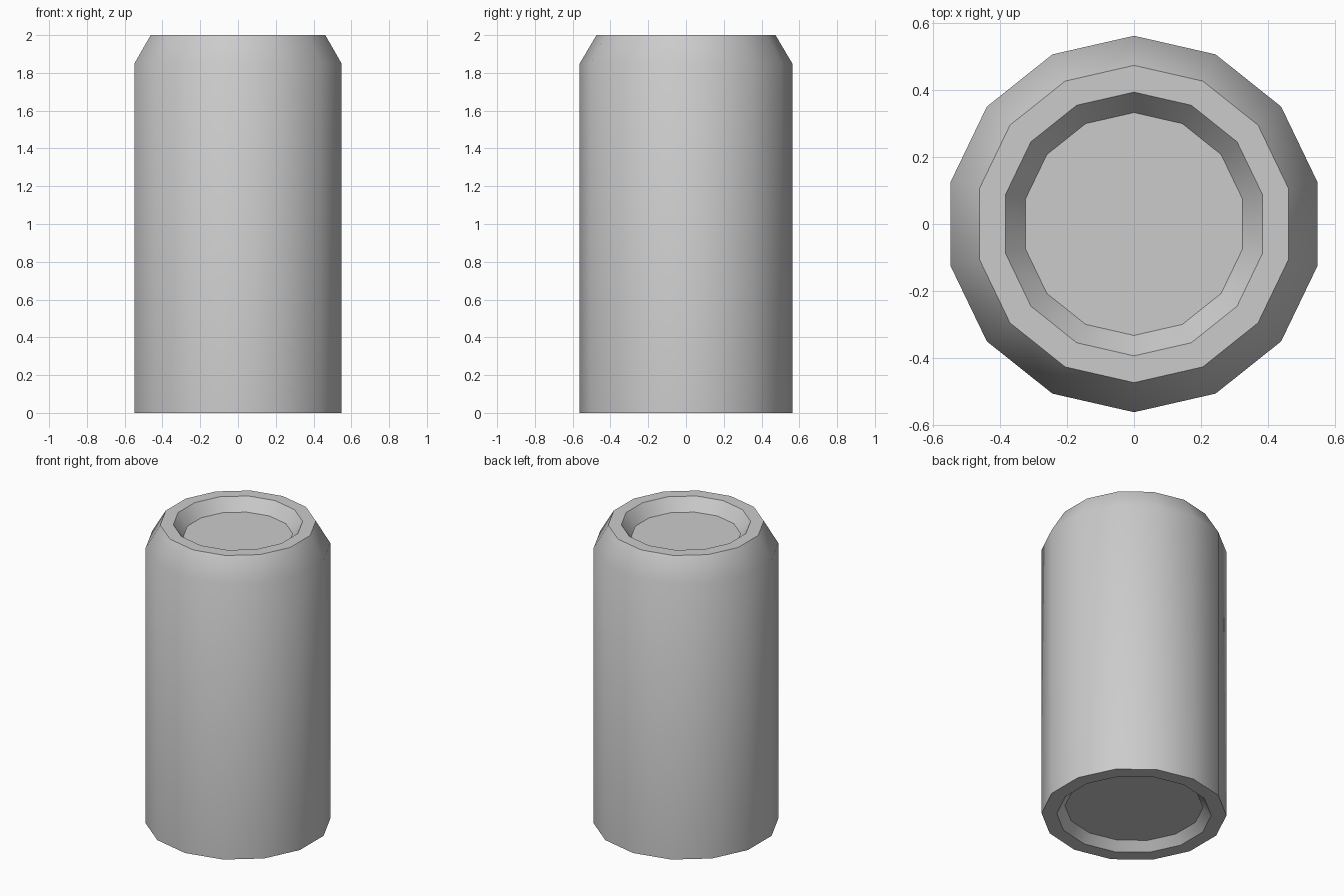
import bpy, bmesh, math

if "Cube" in bpy.data.objects:
    bpy.data.objects.remove(bpy.data.objects["Cube"])

SIDES = 14
# (radius, z) from the recessed base, up the wall, over the rim, into the lid
PROFILE = [(0.42, 0.055), (0.47, 0.0), (0.5625, 0.0), (0.5625, 1.85),
           (0.474, 2.0), (0.394, 2.0), (0.333, 1.92)]

bm = bmesh.new()


def ring(radius, z):
    # First corner points toward +y
    angles = [math.pi / 2 + 2 * math.pi * i / SIDES for i in range(SIDES)]
    return [bm.verts.new((radius * math.cos(a), radius * math.sin(a), z)) for a in angles]


rings = [ring(r, z) for r, z in PROFILE]

# Walls between neighbouring rings
for low, high in zip(rings, rings[1:]):
    for i in range(SIDES):
        j = (i + 1) % SIDES
        bm.faces.new((low[i], low[j], high[j], high[i]))

# Recessed base and lid
bm.faces.new(list(reversed(rings[0])))
bm.faces.new(rings[-1])
bmesh.ops.recalc_face_normals(bm, faces=bm.faces[:])

mesh = bpy.data.meshes.new("can_body")
bm.to_mesh(mesh)
bm.free()
can = bpy.data.objects.new("can_body", mesh)
bpy.context.collection.objects.link(can)

# Smooth wall and shoulder, crisp rims
bpy.context.view_layer.objects.active = can
can.select_set(True)
bpy.ops.object.shade_smooth_by_angle(angle=math.radians(40))
